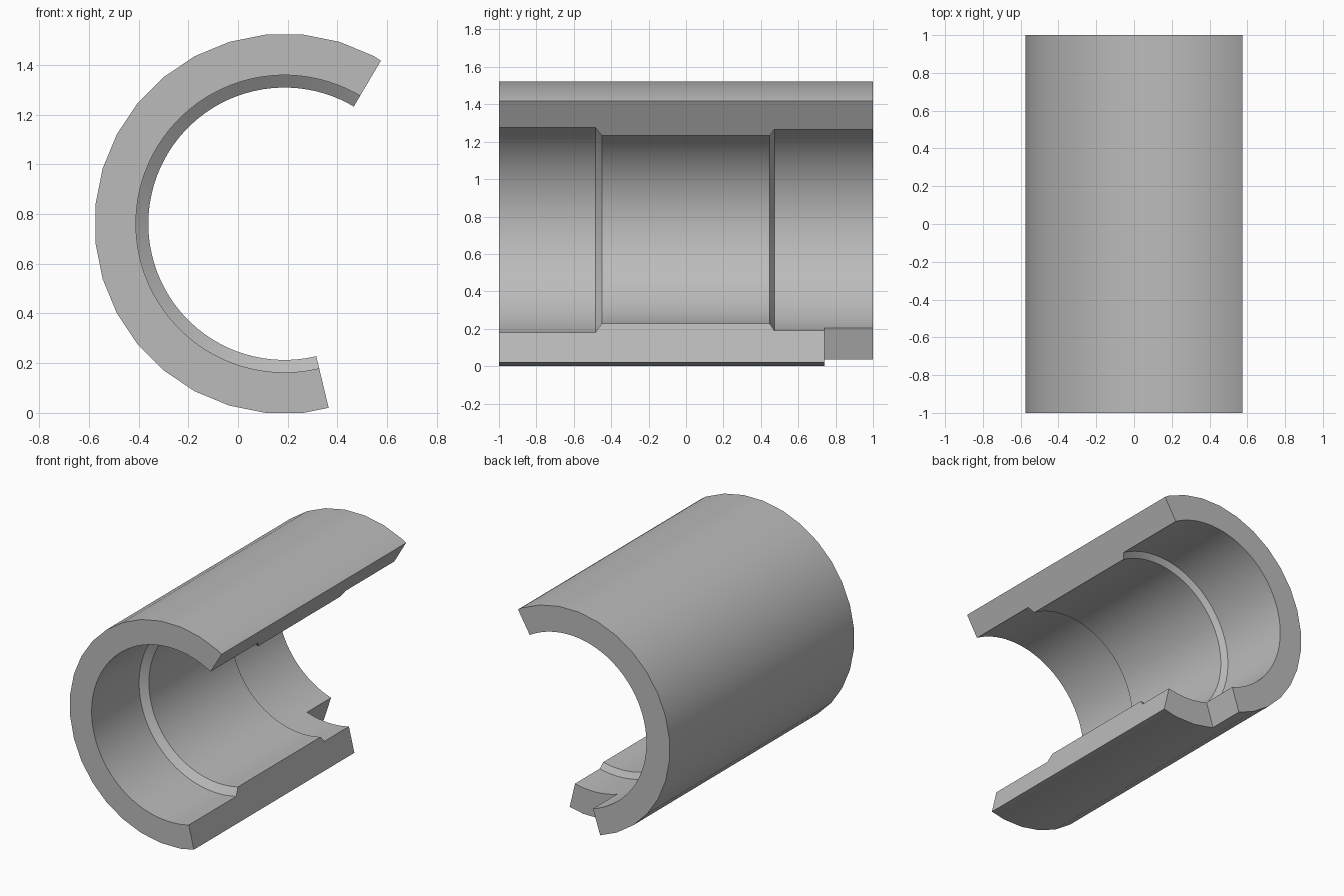
import bpy, bmesh, math

if "Cube" in bpy.data.objects:
    bpy.data.objects.remove(bpy.data.objects["Cube"], do_unlink=True)

CX, CZ = 0.187, 0.761      # bore axis
APOTHEM = 0.761            # outer radius at the flats
TOP_CUT, LOW_CUT, NOTCH_CUT = 59.4, -76.5, -108.0


def polar(radius, degrees, y):
    a = math.radians(degrees)
    return (CX + radius * math.cos(a), y, CZ + radius * math.sin(a))


def loft(name, rings):
    """Closed solid through rings of points."""
    bm = bmesh.new()
    loops = [[bm.verts.new(p) for p in ring] for ring in rings]
    for a, b in zip(loops, loops[1:]):
        for i in range(len(a)):
            j = (i + 1) % len(a)
            bm.faces.new((a[i], a[j], b[j], b[i]))
    bm.faces.new(loops[0])
    bm.faces.new(loops[-1])
    bmesh.ops.recalc_face_normals(bm, faces=bm.faces)
    mesh = bpy.data.meshes.new(name)
    bm.to_mesh(mesh)
    bm.free()
    obj = bpy.data.objects.new(name, mesh)
    bpy.context.collection.objects.link(obj)
    return obj


def turned(name, profile, sides):
    step = 360 / sides
    return loft(name, [[polar(r, (i + 0.5) * step, y) for i in range(sides)]
                       for y, r in profile])


def wedge(name, angles, y0, y1):
    return loft(name, [[(CX, y, CZ)] + [polar(3, a, y) for a in angles]
                       for y in (y0, y1)])


# Outer sleeve blank
radius = APOTHEM / math.cos(math.pi / 32)
sleeve = turned("split_sleeve", [(-1, radius), (1, radius)], 32)

# Stepped bore, side opening and rear corner notch
cutters = [
    turned("bore_cutter", [(-1.2, 0.598), (-0.485, 0.598), (-0.45, 0.548),
                           (0.447, 0.548), (0.472, 0.587), (1.2, 0.587)], 96),
    wedge("opening_cutter", [LOW_CUT, 0, TOP_CUT], -1.3, 1.3),
    wedge("notch_cutter", [NOTCH_CUT, -60], 0.74, 1.3),
]
bpy.ops.object.select_all(action='DESELECT')
bpy.context.view_layer.objects.active = sleeve
sleeve.select_set(True)
for cutter in cutters:
    cutter.hide_render = True
    mod = sleeve.modifiers.new(cutter.name, 'BOOLEAN')
    mod.operation = 'DIFFERENCE'
    mod.solver = 'EXACT'
    mod.object = cutter
    bpy.ops.object.modifier_apply(modifier=mod.name)
for cutter in cutters:
    bpy.data.objects.remove(cutter, do_unlink=True)

# Plain grey finish
grey = bpy.data.materials.new("plain_grey")
grey.use_nodes = True
colour = (0.5, 0.5, 0.5, 1)
grey.diffuse_color = colour
grey.node_tree.nodes["Principled BSDF"].inputs["Base Color"].default_value = colour
sleeve.data.materials.clear()
sleeve.data.materials.append(grey)
bpy.ops.object.shade_smooth_by_angle(angle=math.radians(25))
